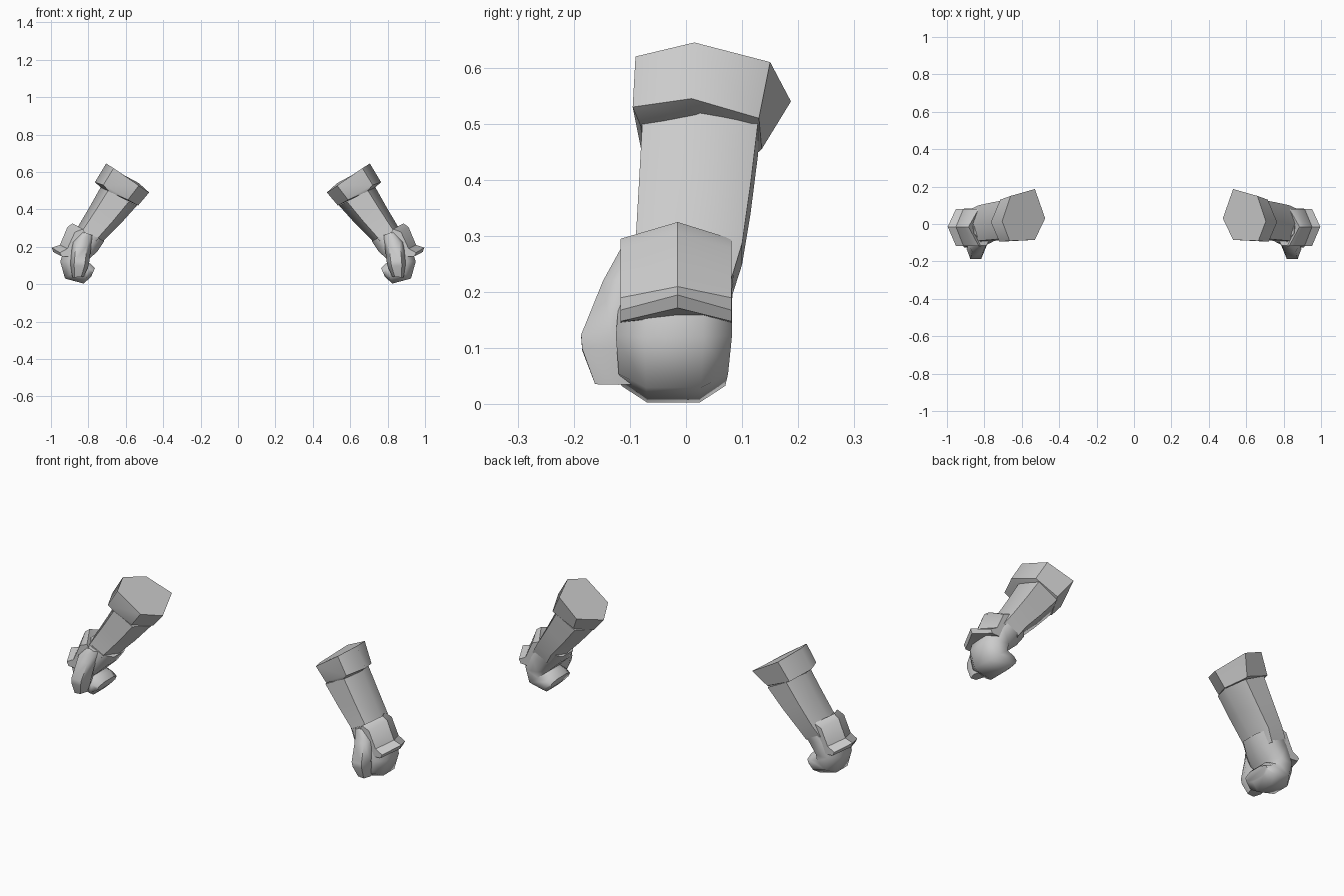
import bpy, bmesh, math

grey = bpy.data.materials.new("grey")
grey.diffuse_color = (0.6, 0.6, 0.6, 1)


def loft(name, rings, angle=50):
    """Skin closed rings in order, cap both ends, mirror to the other arm."""
    bm = bmesh.new()
    vs = [[bm.verts.new(p) for p in r] for r in rings]
    n = len(vs[0])
    for a, b in zip(vs, vs[1:]):
        for i in range(n):
            j = (i + 1) % n
            bm.faces.new((a[i], a[j], b[j], b[i]))
    bm.faces.new(vs[0])
    bm.faces.new(vs[-1])
    bmesh.ops.recalc_face_normals(bm, faces=bm.faces)
    me = bpy.data.meshes.new(name)
    bm.to_mesh(me)
    bm.free()
    me.materials.append(grey)
    me.shade_smooth()
    me.set_sharp_from_angle(angle=math.radians(angle))
    ob = bpy.data.objects.new(name, me)
    bpy.context.collection.objects.link(ob)
    ob.modifiers.new("Mirror", 'MIRROR').use_axis[0] = True
    return ob


HEX = [(1, .5), (.8, 1), (.22, 1), (0, .5), (.22, 0), (.8, 0)]
OCT = [(1, .25), (1, .75), (.72, 1), (.28, 1), (0, .75), (0, .25), (.28, 0), (.72, 0)]


def section(shape, inner, outer, y0, y1):
    """Cross-section between an inner and an outer (x, z) point, y0 to y1 wide."""
    return [(inner[0] + (outer[0] - inner[0]) * u, y0 + (y1 - y0) * t,
             inner[1] + (outer[1] - inner[1]) * u) for u, t in shape]


# flared cuff, stepping in to the forearm, down to the wrist
loft("cuff", [
    [(.705, .015, .645), (.66, .15, .61), (.53, .187, .54),
     (.475, .03, .49), (.53, -.085, .527), (.665, -.09, .62)],
    [(.765, .01, .545), (.715, .13, .51), (.585, .135, .455),
     (.53, .03, .425), (.585, -.08, .455), (.72, -.095, .53)],
    [(.735, .01, .518), (.69, .11, .495), (.585, .13, .45),
     (.535, .03, .42), (.588, -.078, .45), (.69, -.08, .495)],
])
loft("forearm", [
    section(HEX, (.54, .42), (.733, .52), -.078, .128),
    section(HEX, (.63, .32), (.795, .41), -.084, .115),
    section(HEX, (.715, .235), (.86, .30), -.09, .10),
    section(HEX, (.75, .18), (.90, .24), -.10, .082),
])

# closed fist, curling inward to the fingertips
loft("fist", [
    section(OCT, (.715, .23), (.855, .30), -.095, .09),
    section(OCT, (.752, .175), (.922, .215), -.118, .082),
    section(OCT, (.80, .13), (.95, .12), -.125, .082),
    section(OCT, (.812, .118), (.925, .03), -.12, .075),
    section(OCT, (.79, .11), (.825, .003), -.115, .07),
    section(OCT, (.765, .085), (.785, .04), -.10, .055),
], 60)

# thumb folded along the front of the fist
loft("thumb", [
    section(HEX, (.775, .26), (.84, .285), -.115, -.06),
    section(HEX, (.785, .20), (.885, .225), -.148, -.07),
    section(HEX, (.795, .12), (.895, .125), -.187, -.08),
    section(HEX, (.80, .095), (.895, .10), -.185, -.08),
    section(HEX, (.825, .04), (.885, .035), -.162, -.08),
], 60)

# ridged back-of-hand plate with a raised lower lip
ridge = [(.885, .325), (.912, .305), (.952, .21), (.996, .195), (.988, .172), (.92, .155), (.82, .24)]
side = [(.83, .295), (.872, .278), (.912, .19), (.952, .168), (.942, .148), (.88, .145), (.80, .24)]
loft("hand_plate", [[(x, y, z) for x, z in prof]
                    for prof, y in ((side, -.117), (ridge, -.015), (side, .081))], 35)
